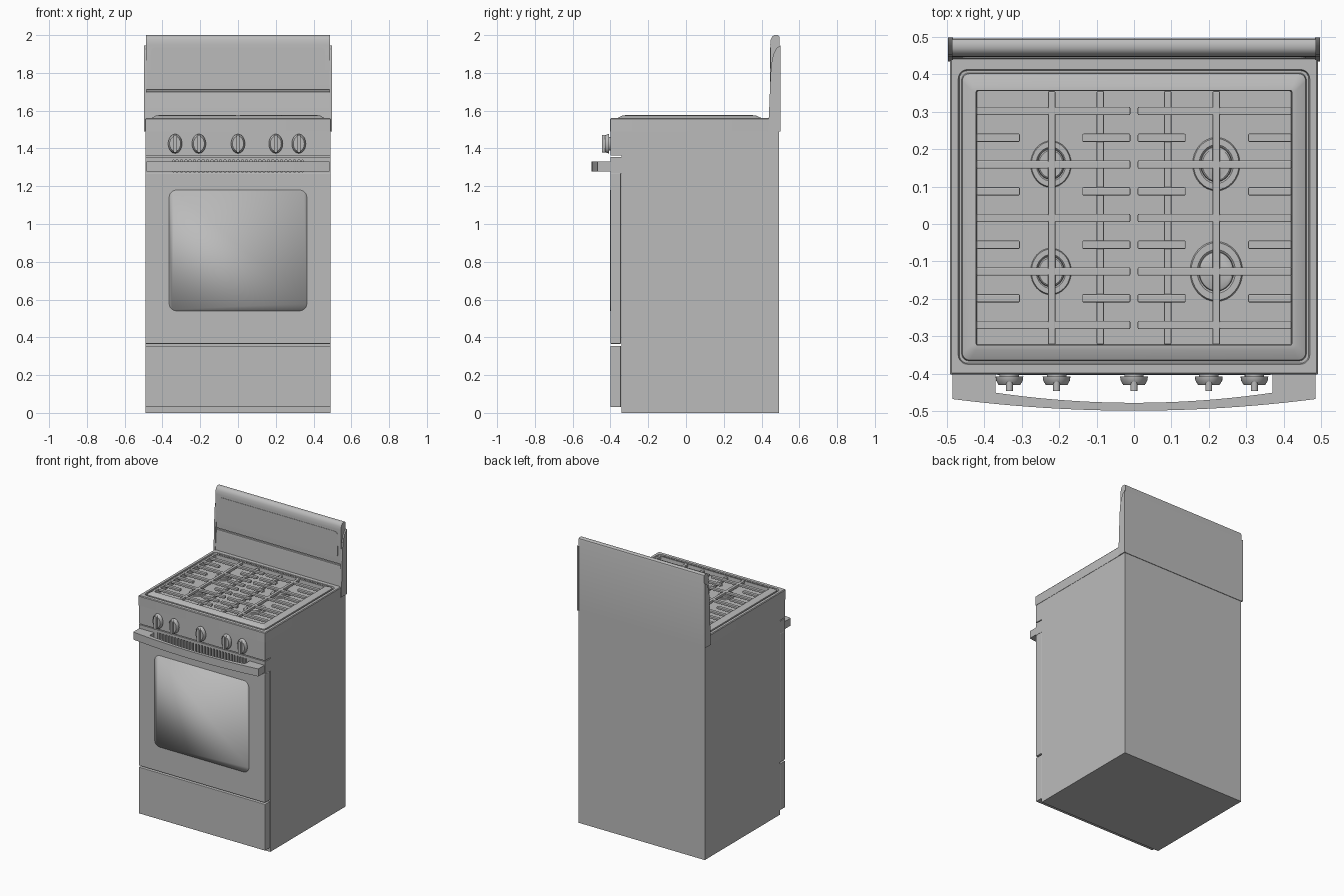
import bpy, bmesh, math

cube = bpy.data.objects.get("Cube")
if cube:
    bpy.data.objects.remove(cube, do_unlink=True)

grey = bpy.data.materials.new("grey enamel")
grey.use_nodes = True
grey.diffuse_color = (0.5, 0.5, 0.5, 1)
grey.node_tree.nodes["Principled BSDF"].inputs["Base Color"].default_value = (0.5, 0.5, 0.5, 1)


def finish(name, bm, bevel=0, smooth=None):
    bmesh.ops.recalc_face_normals(bm, faces=bm.faces)
    mesh = bpy.data.meshes.new(name)
    bm.to_mesh(mesh)
    bm.free()
    mesh.materials.append(grey)
    obj = bpy.data.objects.new(name, mesh)
    bpy.context.collection.objects.link(obj)
    if bevel:
        mod = obj.modifiers.new("soft edges", "BEVEL")
        mod.width, mod.segments = bevel, 2
    if smooth:
        bpy.ops.object.select_all(action="DESELECT")
        obj.select_set(True)
        bpy.context.view_layer.objects.active = obj
        bpy.ops.object.shade_smooth_by_angle(angle=math.radians(smooth))
    return obj


def add_box(bm, x0, x1, y0, y1, z0, z1):
    made = bmesh.ops.create_cube(bm, size=1)["verts"]
    for v in made:
        v.co.x = x0 if v.co.x < 0 else x1
        v.co.y = y0 if v.co.y < 0 else y1
        v.co.z = z0 if v.co.z < 0 else z1


def box(name, *size, bevel=0):
    bm = bmesh.new()
    add_box(bm, *size)
    return finish(name, bm, bevel)


def loft(name, loops, cap_start=True, smooth=None):
    bm = bmesh.new()
    rings = [[bm.verts.new(p) for p in loop] for loop in loops]
    n = len(rings[0])
    for a, b in zip(rings, rings[1:]):
        for i in range(n):
            j = (i + 1) % n
            bm.faces.new((a[i], a[j], b[j], b[i]))
    if cap_start:
        bm.faces.new(rings[0])
    bm.faces.new(rings[-1])
    return finish(name, bm, smooth=smooth)


def rounded_rect(x0, x1, y0, y1, r, steps=5):
    corners = [(x1 - r, y1 - r), (x0 + r, y1 - r), (x0 + r, y0 + r), (x1 - r, y0 + r)]
    points = []
    for k, (cx, cy) in enumerate(corners):
        for s in range(steps + 1):
            a = math.pi / 2 * (k + s / steps)
            points.append((cx + r * math.cos(a), cy + r * math.sin(a)))
    return points


def ellipse(cx, cy, rx, ry, n=32):
    return [(cx + rx * math.cos(2 * math.pi * i / n), cy + ry * math.sin(2 * math.pi * i / n))
            for i in range(n)]


def flat(points, z):
    return [(x, y, z) for x, y in points]


def upright(points, y):
    return [(x, y, z) for x, z in points]


def extrude_x(name, profile, x0, x1, smooth=None):
    return loft(name, [[(x, y, z) for y, z in profile] for x in (x0, x1)], smooth=smooth)


# Cabinet and front panels
box("cabinet", -0.49, 0.49, -0.342, 0.492, 0, 1.49)
box("drawer_front", -0.49, 0.49, -0.4, -0.345, 0.03, 0.355, bevel=0.003)
box("oven_door", -0.49, 0.49, -0.4, -0.345, 0.366, 1.268, bevel=0.003)
box("control_panel", -0.49, 0.49, -0.4, -0.34, 1.362, 1.49)

# Door window with a softly shaded rim
pane = rounded_rect(-0.365, 0.365, 0.54, 1.18, 0.04)
window = loft("oven_window", [upright(pane, -0.398), upright(pane, -0.403)], cap_start=False)
for face in window.data.polygons:
    face.use_smooth = True

# Vent strip with slats
bm = bmesh.new()
add_box(bm, -0.49, 0.49, -0.37, -0.34, 1.268, 1.356)
add_box(bm, -0.49, 0.49, -0.4, -0.37, 1.338, 1.356)
add_box(bm, -0.49, 0.49, -0.4, -0.37, 1.268, 1.276)
for side in (-1, 1):
    add_box(bm, *sorted((side * 0.345, side * 0.49)), -0.4, -0.37, 1.276, 1.338)
slats = 30
for i in range(slats):
    x = -0.345 + 0.69 * (i + 0.5) / slats
    add_box(bm, x - 0.006, x + 0.006, -0.4, -0.37, 1.276, 1.338)
finish("vent_strip", bm)

# Bowed handle
steps = 24
outer, inner = [], []
for i in range(steps + 1):
    t = -1 + 2 * i / steps
    outer.append((0.485 * t, -0.468 - 0.031 * (1 - t * t)))
    inner.append((0.37 * t, -0.451 - 0.027 * (1 - t * t)))
plan = [(-0.485, -0.4)] + outer + [(0.485, -0.4), (0.37, -0.4)] + inner[::-1] + [(-0.37, -0.4)]
loft("handle", [flat(plan, 1.277), flat(plan, 1.33)], smooth=30)

# Control knobs
for i, x in enumerate((-0.333, -0.207, 0, 0.2, 0.322)):
    rings = [(0.026, 0.036, -0.398), (0.026, 0.036, -0.408), (0.037, 0.051, -0.408),
             (0.036, 0.05, -0.418), (0.029, 0.04, -0.43)]
    loft(f"knob_{i + 1}", [upright(ellipse(x, 1.425, rx, rz), y) for rx, rz, y in rings], smooth=35)
    grip = rounded_rect(x - 0.009, x + 0.009, 1.378, 1.472, 0.008, 3)
    loft(f"knob_grip_{i + 1}", [upright(grip, -0.415), upright(grip, -0.446)], smooth=35)

# Cooktop: deck, groove, raised sloping surround and sunken floor
def deck(half, y0, y1, r, z):
    return flat(rounded_rect(-half, half, y0, y1, r), z)

loft("cooktop", [
    deck(0.492, -0.402, 0.445, 0.003, 1.49),
    deck(0.492, -0.402, 0.445, 0.003, 1.555),
    deck(0.488, -0.398, 0.445, 0.003, 1.56),
    deck(0.47, -0.375, 0.413, 0.025, 1.56),
    deck(0.467, -0.372, 0.41, 0.022, 1.548),
    deck(0.461, -0.366, 0.404, 0.02, 1.548),
    deck(0.459, -0.364, 0.402, 0.02, 1.56),
    deck(0.435, -0.337, 0.37, 0.012, 1.574),
    deck(0.422, -0.324, 0.357, 0.004, 1.575),
    deck(0.42, -0.322, 0.355, 0.004, 1.545),
], smooth=25)

# Burners
for name, x, y, rx, ry in (("back_right", -0.222, 0.16, 0.055, 0.063),
                           ("front_right", -0.222, -0.127, 0.055, 0.063),
                           ("back_left", 0.22, 0.16, 0.064, 0.072),
                           ("front_left", 0.22, -0.127, 0.071, 0.081)):
    rings = [(1, 1.544), (0.95, 1.551), (0.72, 1.551), (0.66, 1.547), (0.64, 1.56), (0.58, 1.563)]
    loft(f"burner_{name}", [flat(ellipse(x, y, rx * s, ry * s), z) for s, z in rings], smooth=35)

# Grates, one on each side
for side, name in ((-1, "right"), (1, "left")):
    bm = bmesh.new()

    def bar(a, b, y):
        add_box(bm, *sorted((side * a, side * b)), y - 0.011, y + 0.011, 1.562, 1.577)

    for k in range(9):
        y = 0.302 - 0.0715 * k
        if k % 2:
            bar(0.01, 0.138, y)
            bar(0.305, 0.421, y)
        else:
            bar(0.01, 0.421, y)
    for x, z0, z1 in ((0.22, 1.56, 1.578), (0.09, 1.55, 1.568)):
        add_box(bm, side * x - 0.01, side * x + 0.01, -0.322, 0.355, z0, z1)
    finish(f"grate_{name}", bm, bevel=0.003)

# Backguard with rounded top, groove and display panel
guard = [(0.437, 1.49), (0.441, 1.56), (0.452, 1.7), (0.46, 1.702), (0.46, 1.71), (0.451, 1.712),
         (0.446, 1.95), (0.448, 1.975), (0.456, 1.992), (0.468, 2.0), (0.485, 2.0),
         (0.493, 1.995), (0.496, 1.985), (0.496, 1.49)]
extrude_x("backguard", guard, -0.487, 0.487, smooth=35)
panel = rounded_rect(-0.46, 0.46, 1.755, 1.935, 0.02)
loft("display_panel", [upright(panel, 0.452), upright(panel, 0.444)])

# Backguard end caps
cap = [(0.434, 1.49), (0.44, 1.6), (0.447, 1.78), (0.452, 1.85), (0.463, 1.9),
       (0.478, 1.93), (0.499, 1.945), (0.499, 1.49)]
for side, name in ((-1, "right"), (1, "left")):
    extrude_x(f"end_cap_{name}", cap, side * 0.484, side * 0.497, smooth=35)
